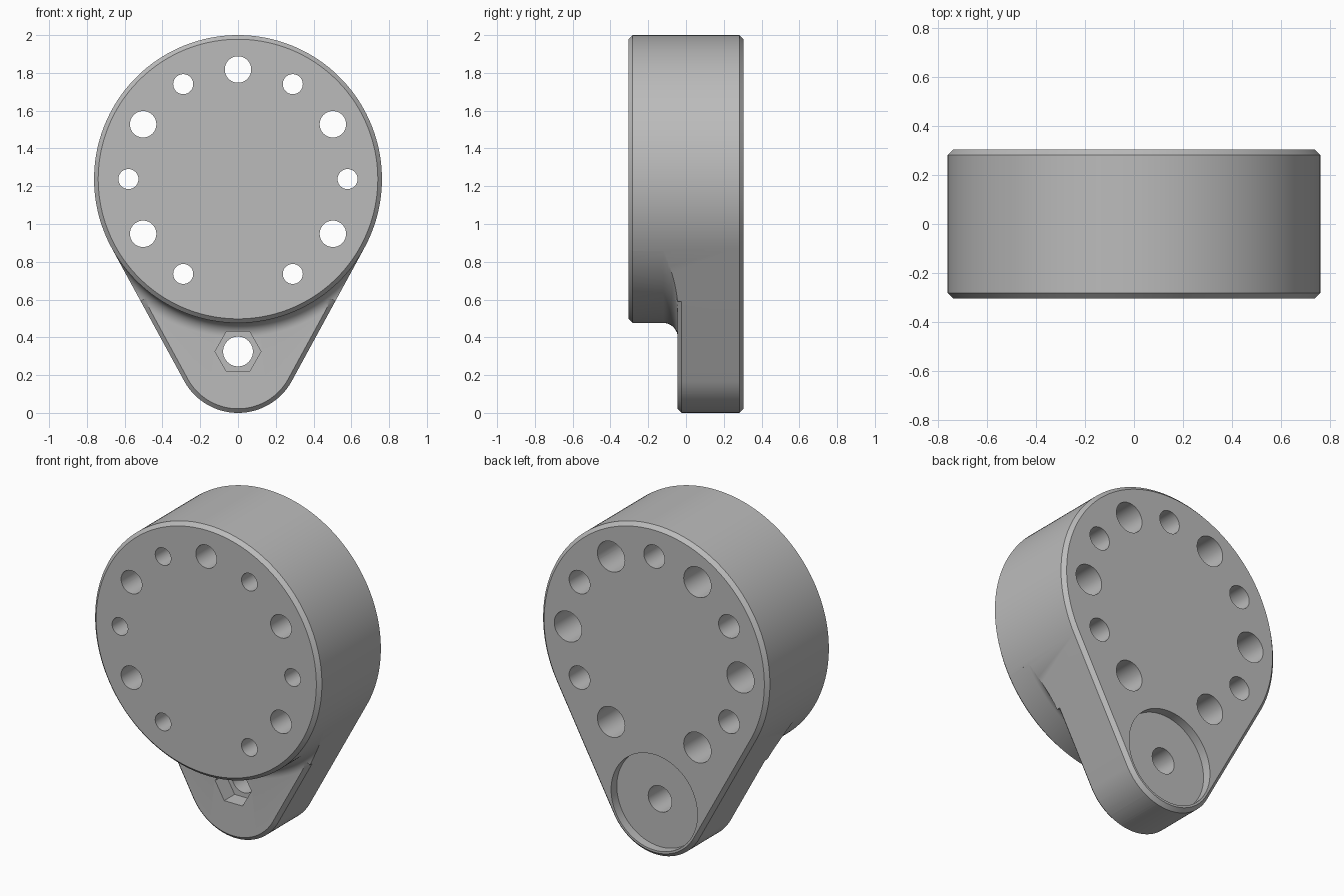
import bpy, bmesh
from math import sin, cos, pi, asin, sqrt, radians
from mathutils import Vector

if "Cube" in bpy.data.objects:
    bpy.data.objects.remove(bpy.data.objects["Cube"], do_unlink=True)

BIG_R, BIG_Z = 0.762, 1.238      # main disc
TIP_R = 0.325                    # arm tip, also its centre height
DEPTH = 0.305                    # half thickness
ARM_Y = -0.045                   # front face of the arm
BEVEL = 0.022
FILLET = 0.075
TILT = asin((BIG_R - TIP_R) / (BIG_Z - TIP_R))   # slope of the arm sides


def loft(name, rings):
    """Closed solid skinned through rings of equal point count."""
    bm = bmesh.new()
    loops = [[bm.verts.new(p) for p in ring] for ring in rings]
    n = len(loops[0])
    for a, b in zip(loops, loops[1:]):
        for i in range(n):
            j = (i + 1) % n
            bm.faces.new((a[i], a[j], b[j], b[i]))
    bm.faces.new(loops[0])
    bm.faces.new(loops[-1])
    bmesh.ops.recalc_face_normals(bm, faces=bm.faces)
    mesh = bpy.data.meshes.new(name)
    bm.to_mesh(mesh)
    bm.free()
    obj = bpy.data.objects.new(name, mesh)
    bpy.context.collection.objects.link(obj)
    return obj


def arc(z, r, y, start, end, n):
    angles = [start + (end - start) * i / n for i in range(n + 1)]
    return [Vector((r * cos(a), y, z + r * sin(a))) for a in angles]


def outline(y, inset):
    """Teardrop: big arc over the top, small arc round the tip."""
    return (arc(BIG_Z, BIG_R - inset, y, -TILT, pi + TILT, 120)
            + arc(TIP_R, TIP_R - inset, y, pi + TILT, 2 * pi - TILT, 48))


def turned(name, x, z, steps, sides=40):
    """Stepped pin along y; steps are (y, radius) pairs."""
    rings = [[p + Vector((x, 0, 0)) for p in arc(z, r, y, 0, 2 * pi, sides)[:-1]]
             for y, r in steps]
    return loft(name, rings)


def cut(target, cutter):
    cutter.hide_render = True
    mod = target.modifiers.new("cut", 'BOOLEAN')
    mod.operation = 'DIFFERENCE'
    mod.solver = 'EXACT'
    mod.object = cutter
    bpy.context.view_layer.objects.active = target
    bpy.ops.object.modifier_apply(modifier=mod.name)
    bpy.data.objects.remove(cutter, do_unlink=True)


# Bevelled teardrop body
body = loft("housing_body", [outline(-DEPTH, BEVEL), outline(-DEPTH + BEVEL, 0),
                             outline(DEPTH - BEVEL, 0), outline(DEPTH, BEVEL)])

# Relief in front of the arm, with a fillet against the disc
profile = [(BIG_R - BEVEL - 0.1, -DEPTH - 0.1), (BIG_R, -DEPTH + BEVEL)]
for i in range(11):
    a = pi / 2 * i / 10
    profile.append((BIG_R + FILLET * (1 - cos(a)), ARM_Y - FILLET * (1 - sin(a))))
profile += [(1.4, ARM_Y), (1.4, -DEPTH - 0.1)]
sections = []
for i in range(73):
    a = -radians(30 + 120 * i / 72)
    sections.append([(r * cos(a), y, BIG_Z + r * sin(a)) for r, y in profile])
cut(body, loft("relief_cutter", sections))

# Bevel along the front edge of the arm
side = Vector((sin(TILT), 0, cos(TILT))) * 0.48
corner = [(-BEVEL - 0.01, ARM_Y - 0.01), (0.01, ARM_Y + BEVEL + 0.01), (0.01, ARM_Y - 0.01)]
paths = []
for offset, y in corner:
    path = arc(TIP_R, TIP_R + offset, y, -TILT, -pi + TILT, 48)
    mirrored = Vector((-side.x, 0, side.z))
    paths.append([path[0] + side] + path + [path[-1] + mirrored])
cut(body, loft("edge_cutter", list(zip(*paths))))

# Ring of holes: plain ones alternate with ones counterbored from the back
for k in range(12):
    if k == 9:
        continue
    a = k * pi / 6
    if k % 2:
        steps = [(-0.4, 0.07), (0.4, 0.07)]
    else:
        steps = [(-0.4, 0.053), (-0.1, 0.053), (-0.1, 0.092), (0.4, 0.092)]
    cut(body, turned("hole_cutter", 0.58 * cos(a), BIG_Z + 0.58 * sin(a), steps))

# Pivot: hexagonal nut pocket, through hole and shallow round recess
cut(body, turned("nut_cutter", 0, TIP_R, [(-0.2, 0.122), (ARM_Y + 0.1, 0.122)], 6))
cut(body, turned("pivot_cutter", 0, TIP_R, [(-0.2, 0.079), (0.4, 0.079)]))
cut(body, turned("recess_cutter", 0, TIP_R, [(DEPTH - 0.055, 0.29), (0.4, 0.29)], 96))

# Material and shading
grey = bpy.data.materials.new("plain_grey")
grey.use_nodes = True
colour = (0.5, 0.5, 0.5, 1)
grey.diffuse_color = colour
grey.node_tree.nodes["Principled BSDF"].inputs["Base Color"].default_value = colour
body.data.materials.clear()
body.data.materials.append(grey)
bpy.ops.object.select_all(action='DESELECT')
body.select_set(True)
bpy.context.view_layer.objects.active = body
bpy.ops.object.shade_smooth_by_angle(angle=radians(30))
